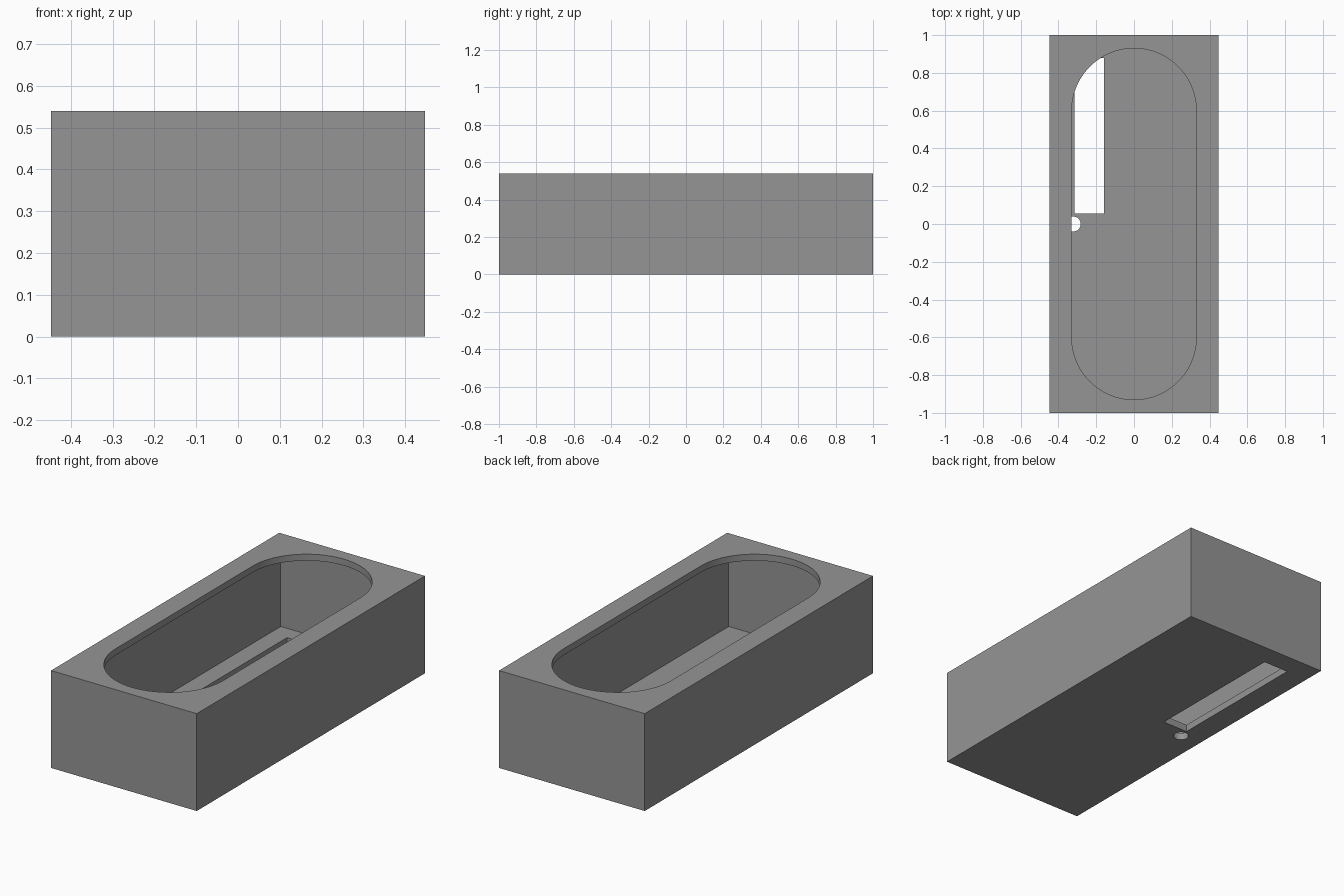
import bpy
import bmesh
import math

cube = bpy.data.objects.get("Cube")
if cube:
    bpy.data.objects.remove(cube, do_unlink=True)

WIDTH, LENGTH, HEIGHT = 0.894, 2.0, 0.54
WALL, FLOOR, LID = 0.03, 0.04, 0.036

grey = bpy.data.materials.new("plain grey")
grey.use_nodes = True
colour = (0.3, 0.3, 0.3, 1)
grey.diffuse_color = colour
grey.node_tree.nodes["Principled BSDF"].inputs["Base Color"].default_value = colour


def prism(name, outline, z0, z1):
    """Extrude a flat outline from z0 up to z1."""
    bm = bmesh.new()
    face = bm.faces.new([bm.verts.new((x, y, z0)) for x, y in outline])
    extruded = bmesh.ops.extrude_face_region(bm, geom=[face])["geom"]
    top = [v for v in extruded if isinstance(v, bmesh.types.BMVert)]
    bmesh.ops.translate(bm, verts=top, vec=(0, 0, z1 - z0))
    bmesh.ops.recalc_face_normals(bm, faces=bm.faces)
    mesh = bpy.data.meshes.new(name)
    bm.to_mesh(mesh)
    bm.free()
    mesh.materials.append(grey)
    obj = bpy.data.objects.new(name, mesh)
    bpy.context.collection.objects.link(obj)
    return obj


def rectangle(x0, x1, y0, y1):
    return [(x0, y0), (x1, y0), (x1, y1), (x0, y1)]


def arc(cx, cy, r, start, end, steps):
    angles = [math.radians(start + (end - start) * i / steps) for i in range(steps + 1)]
    return [(cx + r * math.cos(a), cy + r * math.sin(a)) for a in angles]


def cut(target, cutter):
    """Subtract the cutter, then discard it."""
    cutter.hide_render = True
    mod = target.modifiers.new(cutter.name, "BOOLEAN")
    mod.operation = "DIFFERENCE"
    mod.solver = "EXACT"
    mod.object = cutter
    bpy.context.view_layer.objects.active = target
    bpy.ops.object.modifier_apply(modifier=mod.name)
    bpy.data.objects.remove(cutter, do_unlink=True)


# Outer box
hx, hy = WIDTH / 2, LENGTH / 2
housing = prism("housing", rectangle(-hx, hx, -hy, hy), 0, HEIGHT)

# Rectangular hollow inside
ix, iy = hx - WALL, hy - WALL
cut(housing, prism("hollow", rectangle(-ix, ix, -iy, iy), FLOOR, HEIGHT - LID))

# Round-ended opening in the top
R, STRAIGHT = 0.33, 0.6
opening = arc(0, STRAIGHT, R, 0, 180, 40) + arc(0, -STRAIGHT, R, 180, 360, 40)
cut(housing, prism("top_opening", opening, HEIGHT / 2, HEIGHT + 0.1))

# Long slot and small round hole through the floor
cut(housing, prism("floor_slot", rectangle(-0.315, -0.16, 0.055, 0.88), -0.1, 0.2))
cut(housing, prism("floor_hole", arc(-0.322, 0, 0.04, 0, 360, 32)[:-1], -0.1, 0.2))

# Smooth rounded walls, crisp edges
bpy.ops.object.select_all(action="DESELECT")
housing.select_set(True)
bpy.context.view_layer.objects.active = housing
bpy.ops.object.shade_smooth_by_angle(angle=math.radians(30))
